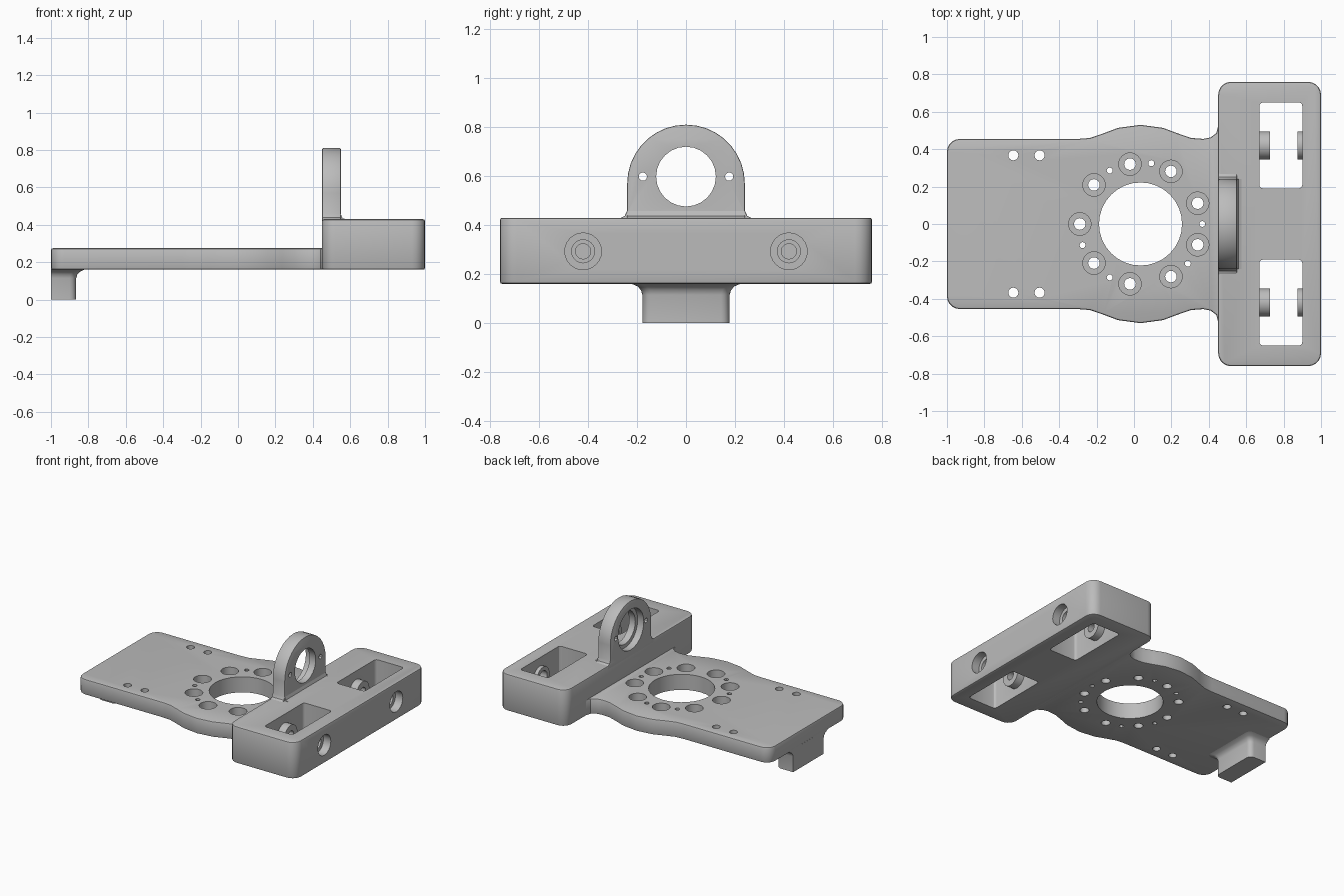
import bpy
import bmesh
from math import sin, cos, pi, radians

if "Cube" in bpy.data.objects:
    bpy.data.objects.remove(bpy.data.objects["Cube"], do_unlink=True)

metal = bpy.data.materials.new("machined_grey")
metal.use_nodes = True
grey = (0.5, 0.5, 0.5, 1)
metal.diffuse_color = grey
metal.node_tree.nodes["Principled BSDF"].inputs["Base Color"].default_value = grey

PLACE = {
    "X": lambda a, b, h: (h, a, b),
    "Y": lambda a, b, h: (a, h, b),
    "Z": lambda a, b, h: (a, b, h),
}


def arc(cx, cy, r, start, end, n):
    """Points along an arc, angles in degrees."""
    steps = [radians(start + (end - start) * i / n) for i in range(n + 1)]
    return [(cx + r * cos(t), cy + r * sin(t)) for t in steps]


def loft(name, layers, axis="Z", bevel=0):
    """Skin a stack of (outline, height) layers and optionally round the cap edges."""
    bm = bmesh.new()
    rings = [[bm.verts.new(PLACE[axis](a, b, h)) for a, b in pts] for pts, h in layers]
    caps = [bm.faces.new(rings[0]), bm.faces.new(rings[-1])]
    for low, high in zip(rings, rings[1:]):
        for i in range(len(low)):
            j = (i + 1) % len(low)
            bm.faces.new((low[i], low[j], high[j], high[i]))
    bmesh.ops.recalc_face_normals(bm, faces=bm.faces)
    if bevel:
        edges = list({e for f in caps for e in f.edges})
        bmesh.ops.bevel(bm, geom=edges, offset=bevel, segments=2, profile=0.5, affect="EDGES")
    mesh = bpy.data.meshes.new(name)
    bm.to_mesh(mesh)
    bm.free()
    mesh.materials.append(metal)
    obj = bpy.data.objects.new(name, mesh)
    bpy.context.collection.objects.link(obj)
    return obj


def prism(name, pts, lo, hi, axis="Z", bevel=0):
    return loft(name, [(pts, lo), (pts, hi)], axis, bevel)


def rod(name, a, b, r, lo, hi, axis="Z", n=24):
    return prism(name, arc(a, b, r, 0, 360, n)[:-1], lo, hi, axis)


def round_box(x0, x1, y0, y1, r, n=5):
    return (arc(x1 - r, y1 - r, r, 0, 90, n) + arc(x0 + r, y1 - r, r, 90, 180, n)
            + arc(x0 + r, y0 + r, r, 180, 270, n) + arc(x1 - r, y0 + r, r, 270, 360, n))


def activate(obj):
    bpy.ops.object.select_all(action="DESELECT")
    obj.select_set(True)
    bpy.context.view_layer.objects.active = obj


def combine(obj, tools, operation="DIFFERENCE"):
    """Apply each tool to the part, then discard the tools."""
    activate(obj)
    for tool in tools:
        tool.hide_render = True
        mod = obj.modifiers.new("combine", "BOOLEAN")
        mod.operation = operation
        mod.solver = "EXACT"
        mod.object = tool
        bpy.ops.object.modifier_apply(modifier=mod.name)
    for tool in tools:
        bpy.data.objects.remove(tool, do_unlink=True)


# Base plate: rounded far corners, a bulge around the bore, flares into the block
hub = 0.035
side = arc(-0.93, 0.385, 0.07, 180, 90, 5)
swell = [(-0.3, 0.455), (-0.235, 0.46), (-0.165, 0.484), (-0.085, 0.514)]
side += swell + [(hub, 0.53)] + [(2 * hub - x, y) for x, y in reversed(swell)]
side += [(0.41, 0.463), (0.44, 0.486), (0.45, 0.525), (0.47, 0.525)]
outline = side + [(x, -y) for x, y in reversed(side)]
plate = prism("base_plate", outline, 0.16, 0.275, bevel=0.01)

cuts = [rod("bore", hub, 0, 0.222, 0.1, 0.4, n=32)]
for k in range(9):
    t = radians(20 + 40 * k)
    x, y = hub + 0.325 * cos(t), 0.325 * sin(t)
    cuts.append(rod("counterbore", x, y, 0.06, 0.2, 0.4))
    cuts.append(rod("bolt_hole", x, y, 0.031, 0.1, 0.4, n=16))
for angle in (0, 80, 120, 200, 240, 320):
    t = radians(angle)
    cuts.append(rod("pin_hole", hub + 0.33 * cos(t), 0.33 * sin(t), 0.016, 0.1, 0.4, n=12))
for x in (-0.645, -0.505):
    for y in (-0.367, 0.367):
        cuts.append(rod("mount_hole", x, y, 0.027, 0.1, 0.4, n=16))
combine(plate, cuts)

# Cross block with two windows, bosses and screw holes
block = prism("cross_block", round_box(0.45, 1, -0.76, 0.76, 0.07), 0.16, 0.43, bevel=0.01)
windows, bosses, holes = [], [], []
for y in (-0.42, 0.42):
    windows.append(prism("window", round_box(0.67, 0.9, y - 0.23, y + 0.23, 0.02, 3), 0.1, 0.5))
    for lo, hi in ((0.64, 0.727), (0.873, 0.92)):
        bosses.append(rod("boss", y, 0.293, 0.075, lo, hi, "X"))
    holes.append(rod("screw_counterbore", y, 0.293, 0.075, 0.94, 1.1, "X"))
    holes.append(rod("screw_hole", y, 0.293, 0.047, 0.8, 1.1, "X"))
    holes.append(rod("thread_hole", y, 0.293, 0.031, 0.56, 0.8, "X"))
combine(block, windows)
combine(block, bosses, "UNION")
combine(block, holes)

# Upright ring lug with a flared foot, stepped bore and two pin holes
flare = [(0.27, 0.4), (0.27, 0.428), (0.25, 0.438), (0.24, 0.46)]
lug_outline = flare + arc(0, 0.57, 0.24, 0, 180, 18) + [(-y, z) for y, z in reversed(flare)]
lug = prism("ring_lug", lug_outline, 0.45, 0.55, "X", bevel=0.005)
combine(lug, [
    rod("lug_bore", 0, 0.598, 0.122, 0.4, 0.6, "X"),
    rod("lug_step", 0, 0.598, 0.15, 0.4, 0.5, "X"),
    rod("lug_pin_hole", -0.176, 0.598, 0.017, 0.4, 0.6, "X", 12),
    rod("lug_pin_hole", 0.176, 0.598, 0.017, 0.4, 0.6, "X", 12),
])
fillet_profile = [(0.53, 0.41), (0.575, 0.41), (0.575, 0.43), (0.558, 0.437), (0.55, 0.458), (0.53, 0.458)]
fillet = prism("lug_fillet", fillet_profile, -0.24, 0.24, "Y")


# End foot blending into the underside of the plate
def foot_outline(d):
    x, y, r = -0.865 + d, 0.178 + d, 0.035
    half = [(-1, y)] + arc(x - r, y - r, r, 90, 0, 4)
    return half + [(a, -b) for a, b in reversed(half)]


flares = [(0, 0), (0.115, 0), (0.135, 0.006), (0.15, 0.02), (0.16, 0.043), (0.169, 0.043)]
foot = loft("end_foot", [(foot_outline(d), z) for z, d in flares])

for part in (plate, block, lug, fillet, foot):
    activate(part)
    bpy.ops.object.shade_smooth_by_angle(angle=radians(30))
